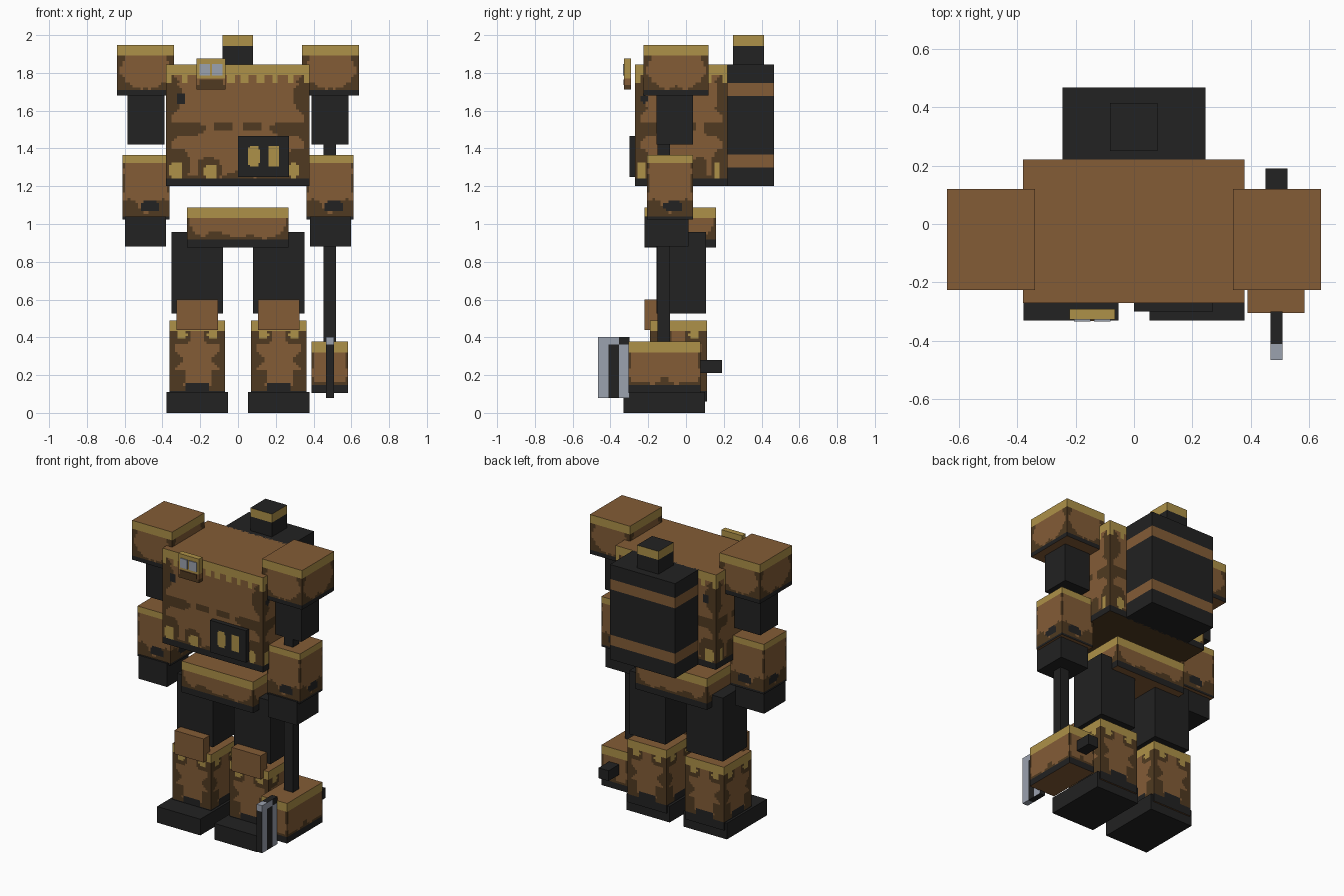
import bpy, bmesh
from math import sin
from mathutils import Vector

cube = bpy.data.objects.get("Cube")
if cube:
    bpy.data.objects.remove(cube, do_unlink=True)

# Flat colours
PALETTE = [("bronze_brown", (0.227, 0.107, 0.037)), ("dark_brown", (0.080, 0.042, 0.015)),
           ("gold", (0.423, 0.283, 0.065)), ("charcoal", (0.016, 0.016, 0.016)),
           ("steel", (0.33, 0.36, 0.43))]
BROWN, DARK, GOLD, BLACK, STEEL = range(5)
MATS = []
for label, rgb in PALETTE:
    mat = bpy.data.materials.new(label)
    mat.use_nodes = True
    mat.diffuse_color = (*rgb, 1)
    mat.node_tree.nodes["Principled BSDF"].inputs["Base Color"].default_value = (*rgb, 1)
    MATS.append(mat)


def box(name, xs, ys, zs, paint, cell=0.014):
    """Box between limits; paint is one colour, or a rule run on a fine grid of faces."""
    lo, hi = (Vector(c) for c in zip(xs, ys, zs))
    bm = bmesh.new()
    bmesh.ops.create_cube(bm, size=1)
    for v in bm.verts:
        v.co = Vector(lo[i] if v.co[i] < 0 else hi[i] for i in range(3))
    if callable(paint):
        for axis in range(3):
            normal = Vector(float(i == axis) for i in range(3))
            steps = max(1, round((hi[axis] - lo[axis]) / cell))
            for k in range(1, steps):
                co = lo + normal * (hi[axis] - lo[axis]) * k / steps
                bmesh.ops.bisect_plane(bm, geom=bm.verts[:] + bm.edges[:] + bm.faces[:],
                                       plane_co=co, plane_no=normal)
    bm.normal_update()
    for f in bm.faces:
        f.material_index = paint(f.calc_center_median(), f.normal, lo, hi) if callable(paint) else paint
    mesh = bpy.data.meshes.new(name)
    bm.to_mesh(mesh)
    bm.free()
    for m in MATS:
        mesh.materials.append(m)
    ob = bpy.data.objects.new(name, mesh)
    bpy.context.collection.objects.link(ob)
    return ob


def pair(name, xs, ys, zs, paint):
    """The same box on both sides of the body."""
    box("left_" + name, xs, ys, zs, paint)
    box("right_" + name, (-xs[1], -xs[0]), ys, zs, paint)


def find_spot(spots, u, v):
    """Colour of the rounded spot covering a point given in face fractions."""
    for cu, cv, ru, rv, colour in spots:
        if ((u - cu) / ru) ** 4 + ((v - cv) / rv) ** 4 < 1:
            return colour


def armour(gold=0.055, edge=0.03, low=0.05, sole=0.03, drip=0.0, spots=(), under=BROWN):
    """Worn plate: gold rim, dark edges, black sole, extra spots."""
    def rule(p, n, lo, hi):
        if abs(n.z) > 0.5:
            return BROWN if n.z > 0 else under
        axis = 1 if abs(n.x) > 0.5 else 0
        side = min(p[axis] - lo[axis], hi[axis] - p[axis])
        width = hi[axis] - lo[axis]
        top, base = hi.z - p.z, p.z - lo.z
        if base < sole:
            return BLACK
        drop = drip if sin(side * 75 + 0.9) > 0.45 else 0
        if top < gold + drop:
            return GOLD
        colour = find_spot(spots, (p[axis] - lo[axis]) / width, base / (hi.z - lo.z))
        if colour is not None:
            return colour
        ragged = edge * (1 + 0.45 * sin(p.z * 47 + 1))
        if side < ragged or base < sole + low * (0.8 + 0.5 * sin(side * 38)):
            return DARK
        return BROWN
    return rule


def bands(ground, stripes):
    """Horizontal stripes around the sides."""
    def rule(p, n, lo, hi):
        if abs(n.z) < 0.5:
            for z0, z1, colour in stripes:
                if z0 < p.z < z1:
                    return colour
        return ground
    return rule


# Torso, with mirrored blotches
blotches = [(0.07, 0.13, 0.045, 0.06, GOLD), (0.31, 0.12, 0.045, 0.055, GOLD),
            (0.89, 0.13, 0.03, 0.06, GOLD), (0.10, 0.72, 0.03, 0.04, BLACK)]
for s in (0, 1):
    for cu, cv, ru, rv in [(0.12, 0.47, 0.15, 0.05), (0.30, 0.13, 0.08, 0.10),
                           (0.05, 0.18, 0.11, 0.12), (0.40, 0.49, 0.07, 0.035),
                           (0.04, 0.74, 0.07, 0.09)]:
        blotches.append((1 - cu if s else cu, cv, ru, rv, DARK))
box("torso", (-0.38, 0.378), (-0.27, 0.22), (1.20, 1.845),
    armour(edge=0.045, low=0.03, sole=0.04, drip=0.045, spots=blotches, under=DARK))

# Chest pouch
windows = [(0.31, 0.5, 0.11, 0.26, GOLD), (0.70, 0.5, 0.11, 0.26, GOLD)]


def pouch_paint(p, n, lo, hi):
    if n.y > -0.5:
        return BLACK
    spot = find_spot(windows, (p.x - lo.x) / (hi.x - lo.x), (p.z - lo.z) / (hi.z - lo.z))
    return BLACK if spot is None else spot


box("chest_pouch", (0.0, 0.27), (-0.30, -0.265), (1.25, 1.467), pouch_paint, 0.009)

# Badge with two panes
box("badge", (-0.22, -0.065), (-0.327, -0.29), (1.712, 1.875), bands(GOLD, [(1.70, 1.735, DARK), (1.735, 1.77, BROWN)]), 0.012)
for i, x in enumerate((-0.205, -0.137)):
    box(f"badge_pane_{i + 1}", (x, x + 0.056), (-0.333, -0.326), (1.785, 1.848), STEEL)
box("badge_slot", (-0.205, -0.08), (-0.331, -0.326), (1.737, 1.765), DARK)

# Backpack and head stub
box("backpack", (-0.245, 0.245), (0.21, 0.467), (1.20, 1.845),
    bands(BLACK, [(1.305, 1.362, BROWN), (1.68, 1.74, BROWN)]))
box("head_block", (-0.082, 0.08), (0.25, 0.413), (1.84, 2.0), bands(BLACK, [(1.948, 2.0, GOLD)]))

# Arms
pair("shoulder", (0.338, 0.64), (-0.225, 0.12), (1.68, 1.947),
     armour(low=0.035, sole=0.024, edge=0.028))
pair("upper_arm", (0.39, 0.585), (-0.155, 0.037), (1.42, 1.70), BLACK)
pair("forearm", (0.362, 0.612), (-0.207, 0.037), (1.025, 1.365),
     armour(gold=0.045, edge=0.010, low=0.075, sole=0.010,
            spots=[(0.58, 0.20, 0.20, 0.075, BLACK)]))
pair("hand", (0.38, 0.597), (-0.22, 0.012), (0.88, 1.04), BLACK)

# Hips
box("pelvis", (-0.27, 0.268), (-0.22, 0.16), (0.875, 1.087),
    armour(edge=0.025, low=0.02, sole=0.042, spots=[(0.28, 0.29, 0.09, 0.09, DARK)]))

# Legs
pair("thigh", (0.08, 0.352), (-0.155, 0.107), (0.525, 0.957), BLACK)
pair("shin", (0.07, 0.362), (-0.19, 0.11), (0.06, 0.49),
     armour(gold=0.053, edge=0.045, low=0.03, sole=0.05,
            spots=[(0.23, 0.83, 0.08, 0.06, GOLD), (0.77, 0.83, 0.08, 0.06, GOLD),
                   (0.5, 0.16, 0.2, 0.08, BLACK), (0.2, 0.82, 0.17, 0.12, DARK),
                   (0.8, 0.82, 0.17, 0.12, DARK), (0.18, 0.3, 0.1, 0.1, DARK),
                   (0.85, 0.3, 0.1, 0.1, DARK)]))
pair("knee_pad", (0.105, 0.325), (-0.22, -0.15), (0.44, 0.60), BROWN)
pair("foot", (0.053, 0.378), (-0.33, 0.10), (0.0, 0.11), BLACK)

# Hammer held in the left hand
box("hammer_handle", (0.452, 0.52), (-0.152, -0.085), (0.36, 1.45), BLACK)
box("hammer_head", (0.388, 0.583), (-0.305, 0.077), (0.105, 0.377),
    armour(edge=0.010, low=0.015, sole=0.045, spots=[(0.5, 0.22, 0.06, 0.08, DARK)]))
box("hammer_knob", (0.45, 0.525), (0.07, 0.19), (0.21, 0.28), BLACK)


def blade_paint(p, n, lo, hi):
    if abs(n.z) > 0.5:
        return STEEL if p.y < -0.405 else BLACK
    if p.z > 0.355:
        return STEEL if p.y < -0.355 else BLACK
    if abs(n.y) > 0.5:
        return BLACK
    return BLACK if -0.412 < p.y < -0.352 else STEEL


box("hammer_blade", (0.466, 0.507), (-0.465, -0.30), (0.08, 0.403), blade_paint)
